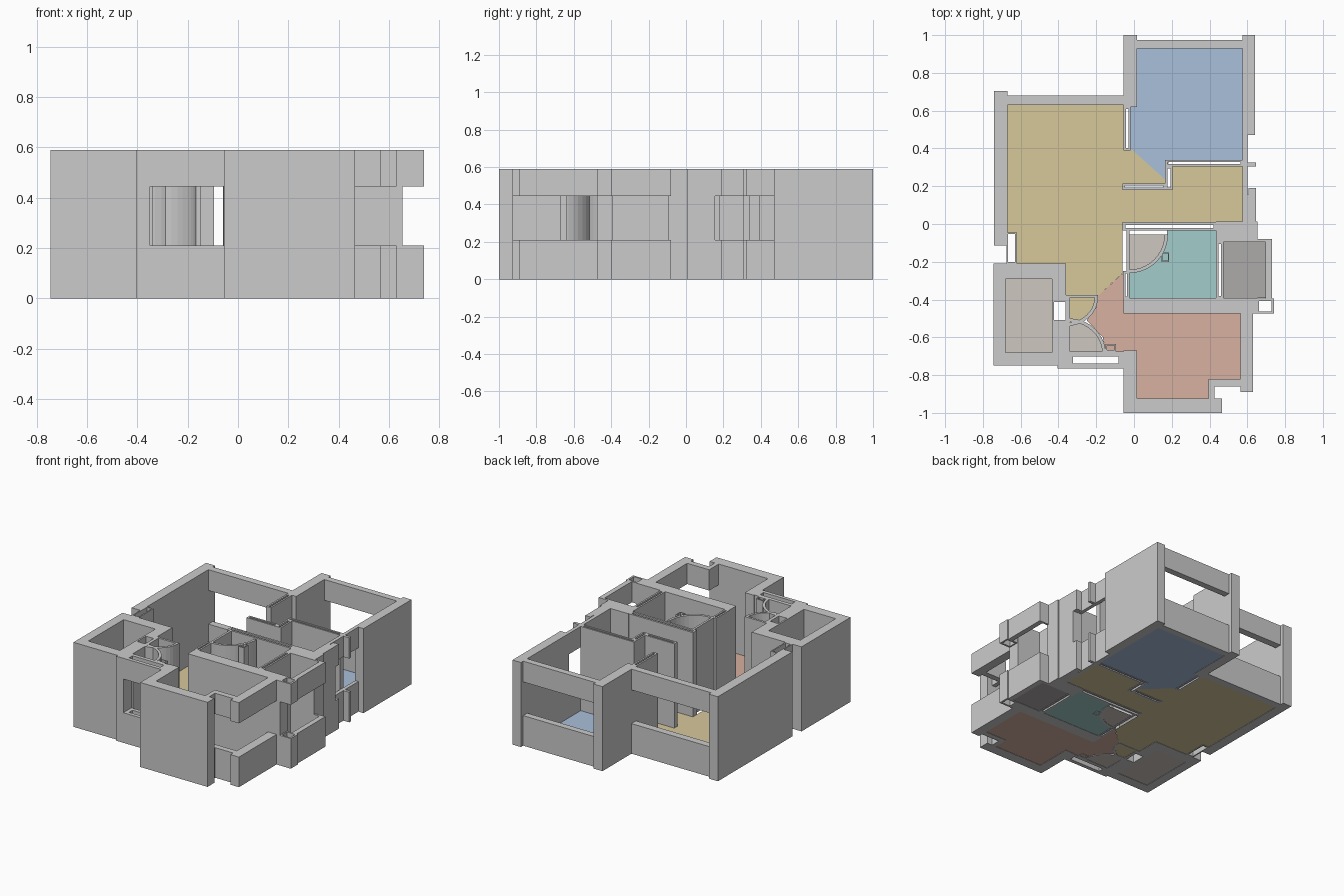
import bpy, math

H, SILL, HEAD = 0.59, 0.21, 0.445


def mesh(name, verts, faces):
    me = bpy.data.meshes.new(name)
    me.from_pydata(verts, [], faces)
    me.update()
    ob = bpy.data.objects.new(name, me)
    bpy.context.collection.objects.link(ob)
    return ob


def prism(name, pts, z0=0.0, z1=H):
    n = len(pts)
    if sum(pts[i][0] * pts[(i + 1) % n][1] - pts[(i + 1) % n][0] * pts[i][1] for i in range(n)) < 0:
        pts = pts[::-1]
    verts = [(x, y, z0) for x, y in pts] + [(x, y, z1) for x, y in pts]
    faces = [tuple(range(n))[::-1], tuple(range(n, 2 * n))]
    faces += [(i, (i + 1) % n, (i + 1) % n + n, i + n) for i in range(n)]
    return mesh(name, verts, faces)


def wall(name, x0, x1, y0, y1, z0=0.0, z1=H):
    return prism(name, [(x0, y0), (x1, y0), (x1, y1), (x0, y1)], z0, z1)


def hollow(name, x0, x1, y0, y1, t=0.012, z0=0.0, z1=H):
    # rectangular tube: a thin partition with an open cavity
    o = [(x0, y0), (x1, y0), (x1, y1), (x0, y1)]
    q = [(x0 + t, y0 + t), (x1 - t, y0 + t), (x1 - t, y1 - t), (x0 + t, y1 - t)]
    v = [(x, y, z) for z in (z0, z1) for ring in (o, q) for x, y in ring]
    f = []
    for i in range(4):
        j = (i + 1) % 4
        f += [(i, j, 8 + j, 8 + i), (4 + j, 4 + i, 12 + i, 12 + j),
              (j, i, 4 + i, 4 + j), (8 + i, 8 + j, 12 + j, 12 + i)]
    return mesh(name, v, f)


def window(name, *box, make=wall, **kw):
    # parapet below and lintel above an opening
    make(name + "_sill", *box, z0=0.0, z1=SILL, **kw)
    make(name + "_lintel", *box, z0=HEAD, z1=H, **kw)


def arc(cx, cy, rx, ry, a0, a1, n=10):
    angs = [math.radians(a0 + (a1 - a0) * i / n) for i in range(n + 1)]
    return [(cx + rx * math.cos(a), cy + ry * math.sin(a)) for a in angs]


def door_arc(name, cx, cy, rx, ry, a0, a1, t=0.018):
    prism(name, arc(cx, cy, rx, ry, a0, a1) + arc(cx, cy, rx - t, ry - t, a1, a0))


def floor(name, pts, colour):
    n = len(pts)
    if sum(pts[i][0] * pts[(i + 1) % n][1] - pts[(i + 1) % n][0] * pts[i][1] for i in range(n)) < 0:
        pts = pts[::-1]
    ob = mesh(name, [(x, y, 0.002) for x, y in pts], [tuple(range(n))])
    mat = bpy.data.materials.new(name + "_colour")
    mat.diffuse_color = (*colour, 1)
    ob.data.materials.append(mat)


# back bedroom
wall("bedroom_left_wall", -0.055, 0.015, 0.62, 1.0)
wall("bedroom_right_wall", 0.575, 0.64, 0.47, 1.0)
window("bedroom_back_window", 0.015, 0.575, 0.93, 0.975)
window("bedroom_side_window", 0.575, 0.60, 0.155, 0.47)
window("bedroom_side_fin", 0.60, 0.645, 0.305, 0.325)
window("side_return", 0.605, 0.645, 0.155, 0.19)
hollow("bedroom_partition", -0.055, -0.018, 0.39, 0.62)

# closet partitions between bedroom and living room
hollow("closet_front_partition", -0.06, 0.165, 0.18, 0.215)
hollow("closet_side_partition", 0.165, 0.205, 0.18, 0.305)
hollow("closet_back_partition", 0.165, 0.575, 0.305, 0.34)

# living room
wall("living_left_wall", -0.74, -0.67, -0.115, 0.705)
window("living_back_window", -0.67, -0.055, 0.63, 0.68)
hollow("living_left_niche", -0.675, -0.62, -0.21, -0.045, 0.009)
wall("living_right_wall", 0.575, 0.645, -0.08, 0.155)

# bathroom
hollow("bathroom_back_wall", -0.06, 0.435, -0.035, 0.01, 0.014)
wall("bathroom_corner_block", 0.435, 0.655, -0.095, 0.012)
wall("bathroom_door_jamb", -0.04, -0.025, -0.26, -0.035)
hollow("bathroom_left_wall", -0.058, -0.025, -0.395, -0.25)
wall("bathroom_front_wall", -0.055, 0.655, -0.475, -0.392)
door_arc("bathroom_door_sweep", -0.025, -0.055, 0.205, 0.205, 0, -90)
hollow("bathroom_door_stop", 0.145, 0.185, -0.20, -0.15, 0.006)

# service shaft on the right side
hollow("shaft_left_wall", 0.435, 0.473, -0.392, -0.095)
window("shaft_side_window", 0.695, 0.73, -0.395, -0.08)
window("shaft_back_ledge", 0.655, 0.695, -0.095, -0.08)
window("shaft_corner", 0.65, 0.74, -0.475, -0.395, make=hollow, t=0.013)

# lower left room
wall("store_left_wall", -0.745, -0.68, -0.75, -0.23)
wall("store_back_wall", -0.745, -0.36, -0.29, -0.21)
wall("store_front_wall", -0.745, -0.405, -0.75, -0.68)
wall("store_right_wall_back", -0.435, -0.36, -0.40, -0.29)
hollow("store_right_niche", -0.435, -0.35, -0.52, -0.40, 0.012)
wall("store_right_wall_front", -0.435, -0.36, -0.68, -0.52)

# entrance with two swing doors
wall("entrance_pillar", -0.405, -0.35, -0.765, -0.675)
window("entrance_window", -0.35, -0.055, -0.765, -0.675, make=hollow, t=0.026)
wall("entrance_back_jamb", -0.36, -0.19, -0.39, -0.375)
wall("entrance_side_jamb", -0.36, -0.34, -0.675, -0.39)
door_arc("upper_door_sweep", -0.355, -0.385, 0.165, 0.155, 0, -90)
door_arc("lower_door_sweep", -0.345, -0.685, 0.195, 0.185, 0, 90)
hollow("entrance_door_stop", -0.15, -0.095, -0.675, -0.635, 0.008)

# front room
wall("front_left_wall", -0.055, 0.015, -1.0, -0.67)
wall("front_wall", 0.015, 0.465, -1.0, -0.925)
window("front_return", 0.395, 0.425, -0.925, -0.82)
window("front_corner_window", 0.425, 0.565, -0.86, -0.82)
window("front_side_window", 0.565, 0.63, -0.89, -0.475)

# floors
SAND, BEIGE = (0.68, 0.58, 0.33), (0.61, 0.57, 0.52)
floor("bedroom_floor", [(0.015, 0.93), (0.575, 0.93), (0.575, 0.34), (0.185, 0.34), (0.165, 0.235),
                        (-0.018, 0.40), (-0.018, 0.62), (0.015, 0.63)], (0.40, 0.53, 0.70))
floor("living_floor", [(-0.67, 0.63), (-0.055, 0.63), (-0.055, 0.39), (-0.018, 0.40), (0.165, 0.235),
                       (0.165, 0.215), (-0.06, 0.215), (-0.06, 0.18), (0.205, 0.18), (0.205, 0.305),
                       (0.575, 0.305), (0.575, 0.01), (-0.06, 0.01), (-0.06, -0.26), (-0.19, -0.38),
                       (-0.36, -0.38), (-0.36, -0.21), (-0.62, -0.21), (-0.62, -0.045), (-0.67, -0.045)], SAND)
bath_arc = arc(-0.025, -0.055, 0.2, 0.2, 0, -90)
floor("bathroom_floor", bath_arc + [(-0.025, -0.392), (0.435, -0.392), (0.435, -0.035), (0.175, -0.035)],
      (0.36, 0.61, 0.60))
floor("bathroom_door_floor", bath_arc + [(-0.025, -0.055)], BEIGE)
floor("front_room_floor", [(-0.058, -0.26), (-0.055, -0.475), (0.565, -0.475), (0.565, -0.82), (0.395, -0.82),
                           (0.395, -0.925), (0.015, -0.925), (0.015, -0.675), (-0.15, -0.675), (-0.165, -0.60),
                           (-0.25, -0.51), (-0.20, -0.44), (-0.19, -0.38)], (0.68, 0.44, 0.35))
floor("store_floor", [(-0.68, -0.29), (-0.435, -0.29), (-0.435, -0.68), (-0.68, -0.68)], BEIGE)
floor("upper_door_floor", arc(-0.345, -0.388, 0.15, 0.145, 0, -90) + [(-0.345, -0.388)], SAND)
floor("lower_door_floor", arc(-0.345, -0.68, 0.185, 0.175, 0, 90) + [(-0.345, -0.68)], BEIGE)
floor("shaft_floor", [(0.473, -0.095), (0.695, -0.095), (0.695, -0.392), (0.473, -0.392)], (0.42, 0.40, 0.40))
